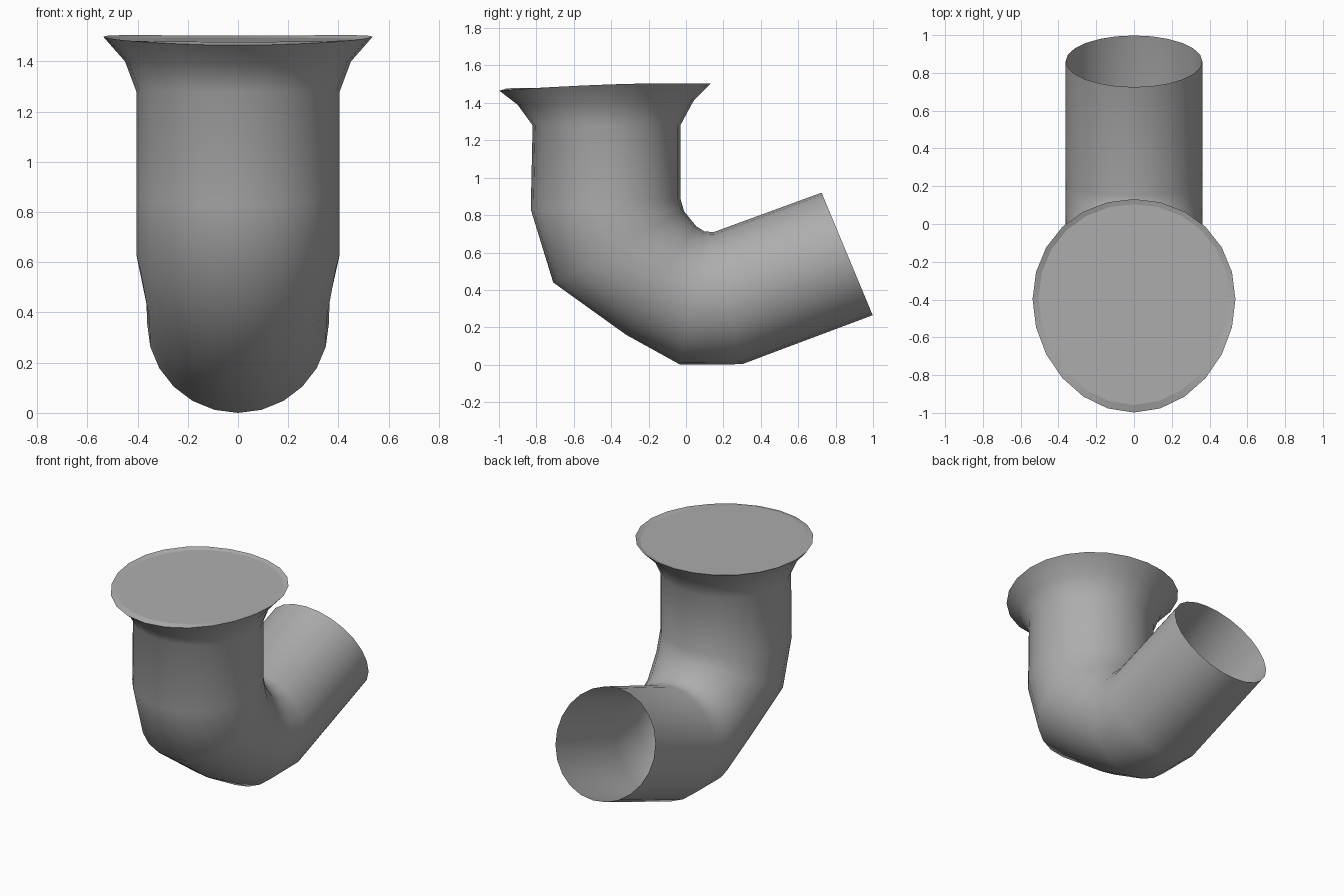
import bpy, bmesh, math

if "Cube" in bpy.data.objects:
    bpy.data.objects.remove(bpy.data.objects["Cube"])

SIDES = 24
# Pipe rings in the side plane: outer y, outer z, inner y, inner z, half width, side lift, side shift
RINGS = [
    (-0.958, 1.478, 0.105, 1.496, 0.505, 0, 0.035),      # flat lid edge
    (-0.998, 1.465, 0.132, 1.503, 0.537, 0.015, 0.035),  # rim of the flare
    (-0.90, 1.39, 0.04, 1.41, 0.45, 0, 0),
    (-0.82, 1.28, -0.03, 1.28, 0.405, 0, 0),
    (-0.83, 0.83, -0.03, 0.89, 0.405, 0, 0),
    (-0.71, 0.44, -0.01, 0.82, 0.405, 0, 0),
    (-0.32, 0.16, 0.055, 0.74, 0.365, 0, 0),
    (-0.03, 0.0, 0.10, 0.712, 0.362, 0, 0),
    (0.30, 0.003, 0.15, 0.71, 0.362, 0, 0),
    (0.998, 0.265, 0.725, 0.92, 0.362, 0, 0),
]


def ring_points(oy, oz, iy, iz, hw, lift, shift):
    cy, cz = (oy + iy) / 2, (oz + iz) / 2
    dy, dz = (oy - iy) / 2, (oz - iz) / 2
    pts = []
    for k in range(SIDES):
        a = math.tau * k / SIDES
        c, s = math.cos(a), math.sin(a)
        pts.append((hw * s, cy + dy * c + shift * s * s, cz + dz * c + lift * s * s))
    return pts


def loft(name, rings):
    bm = bmesh.new()
    rows = [[bm.verts.new(p) for p in r] for r in rings]
    for a, b in zip(rows, rows[1:]):
        for k in range(SIDES):
            n = (k + 1) % SIDES
            bm.faces.new((a[k], a[n], b[n], b[k]))
    lid = bm.faces.new(rows[0])
    bmesh.ops.recalc_face_normals(bm, faces=bm.faces[:])
    # Mouth of the pipe must face up
    if lid.normal.z < 0:
        bmesh.ops.reverse_faces(bm, faces=bm.faces[:])
    for f in bm.faces:
        f.smooth = True
    # Keep the lid flat with a crisp border
    lid.smooth = False
    for e in lid.edges:
        e.smooth = False
    for e in bm.edges:
        if len(e.link_faces) == 2 and e.calc_face_angle() > math.radians(60):
            e.smooth = False
    me = bpy.data.meshes.new(name)
    bm.to_mesh(me)
    bm.free()
    ob = bpy.data.objects.new(name, me)
    bpy.context.collection.objects.link(ob)
    return ob


# Bent pipe with flared, lidded mouth and open outlet
pipe = loft("bent_pipe", [ring_points(*r) for r in RINGS])

# Dark grey surface
grey = bpy.data.materials.new("dark_grey")
grey.diffuse_color = (0.42, 0.42, 0.42, 1)
grey.use_nodes = True
grey.node_tree.nodes["Principled BSDF"].inputs["Base Color"].default_value = grey.diffuse_color
pipe.data.materials.append(grey)
